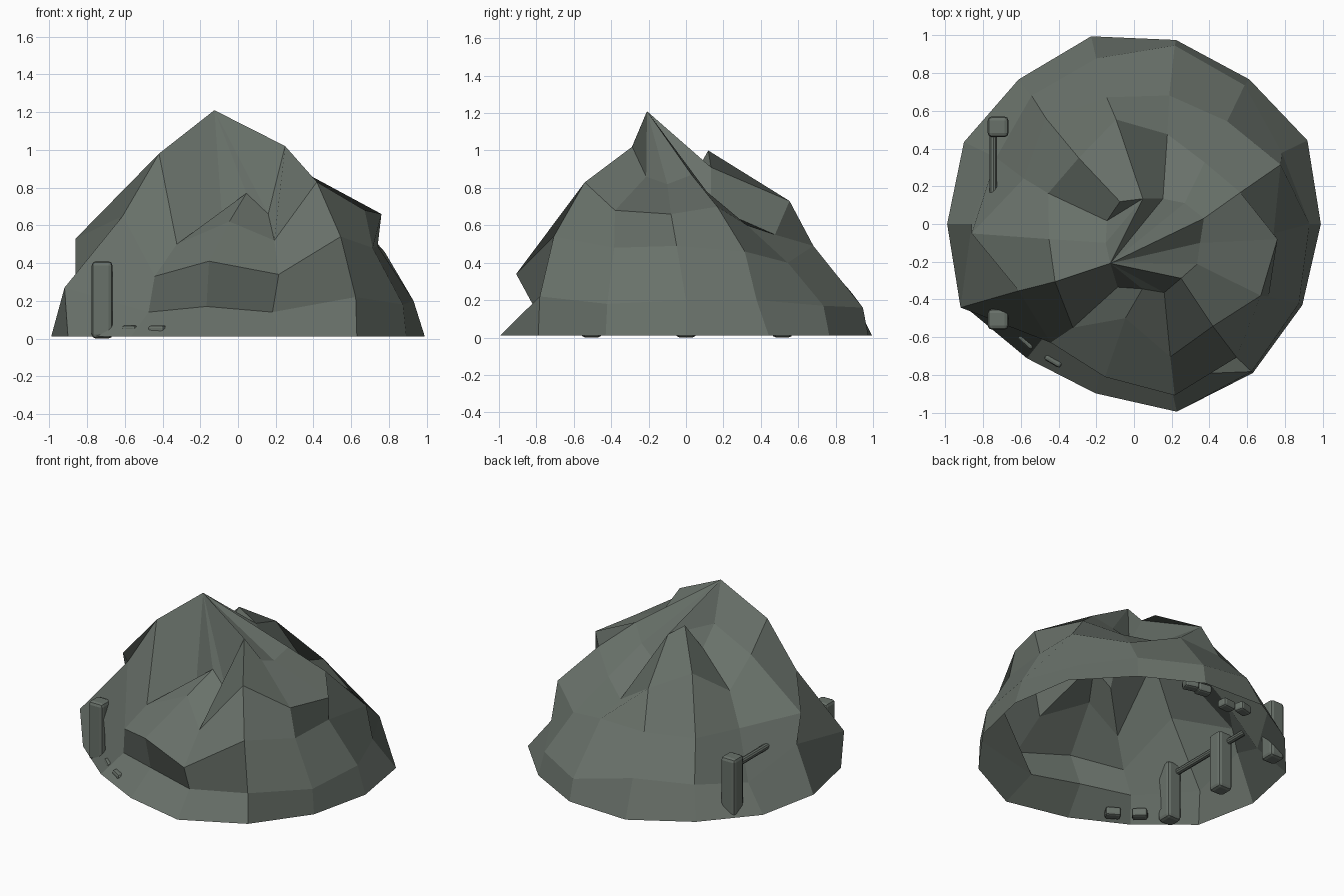
import bpy
import bmesh
import math
from mathutils import Vector

default_cube = bpy.data.objects.get("Cube")
if default_cube:
    bpy.data.objects.remove(default_cube, do_unlink=True)

# One grey-green stone colour for everything
stone = bpy.data.materials.new("grey_green_stone")
stone_colour = (0.14, 0.165, 0.143, 1.0)
stone.diffuse_color = stone_colour
stone.use_nodes = True
shader = stone.node_tree.nodes["Principled BSDF"]
shader.inputs["Base Color"].default_value = stone_colour
shader.inputs["Roughness"].default_value = 0.9

SIDES = 14


def finish(name, bm):
    """Turn a bmesh into a named object with the stone material."""
    mesh = bpy.data.meshes.new(name)
    bm.to_mesh(mesh)
    bm.free()
    mesh.materials.append(stone)
    obj = bpy.data.objects.new(name, mesh)
    bpy.context.scene.collection.objects.link(obj)
    return obj


def add_ring(bm, centre, radii, heights):
    """One irregular ring of the mound, anticlockwise from +x."""
    ring = []
    for i, (radius, height) in enumerate(zip(radii, heights)):
        angle = math.tau * i / SIDES
        x = centre[0] + radius * math.cos(angle)
        y = centre[1] + radius * math.sin(angle)
        ring.append(bm.verts.new((x, y, height)))
    return ring


# Rocky mound: an open-bottomed shell of stacked, jagged rings.
# Each ring has its centre, then radius and height for every column.
mound_rings = {
    "base": ((0, 0),
             (.99, 1.02, .98, 1, 1.02, .98, 1, .99, 1, .91, .92, 1.02, 1.01, .99),
             [.01] * SIDES),
    "foot": ((0, 0),
             (.93, .87, .94, .97, .9, .87, .81, .86, 1.02, .76, .75, .82, 1, .97),
             (.2, .2, .17, .16, .25, .22, .16, .33, .27, .14, .17, .14, .22, .18)),
    "waist": ((.02, -.05),
              (.72, .84, .76, .75, .74, .78, .67, .88, .7, .74, .78, .88, .84, .77),
              (.49, .46, .4, .49, .48, .48, .46, .53, .65, .33, .41, .34, .54, .48)),
    "shoulder": ((.05, -.08),
                 (.71, .57, .52, .57, .65, .55, .56, .5, .52, .6, .43, .64, .59, .69),
                 (.66, .7, .6, .55, .73, .81, .66, .82, .98, .5, .62, .52, .83, .68)),
    "summit": ((.1, -.1),
               (.25, .3, .27, .24, .24, .28, .27, .25, .25, .3, .25, .27, .24, .26),
               (.82, .87, .78, .7, .91, 1, .82, .95, 1.21, .67, .77, .66, 1.02, .86)),
}

bm = bmesh.new()
rings = [add_ring(bm, *data) for data in mound_rings.values()]
for lower, upper in zip(rings, rings[1:]):
    for i in range(SIDES):
        j = (i + 1) % SIDES
        bm.faces.new((lower[i], lower[j], upper[j], upper[i]))

# Summit: slopes fan out from the peak, with a hollow behind it
summit = rings[-1]
PEAK, SADDLE = 8, 4
for i in range(PEAK + 1, SIDES + SADDLE):
    bm.faces.new((summit[PEAK], summit[i % SIDES], summit[(i + 1) % SIDES]))
for i in range(SADDLE + 1, PEAK):
    bm.faces.new((summit[SADDLE], summit[i], summit[i + 1]))
finish("rock_mound", bm)


def bevelled_box(name, centre, size, turn=0.0, bevel=0.015):
    """A chamfered block turned about the vertical."""
    bm = bmesh.new()
    bmesh.ops.create_cube(bm, size=1)
    bmesh.ops.scale(bm, vec=Vector(size), verts=bm.verts)
    bmesh.ops.bevel(bm, geom=bm.edges[:], offset=bevel, segments=2,
                    profile=0.5, affect="EDGES")
    obj = finish(name, bm)
    obj.location = centre
    obj.rotation_euler.z = turn
    return obj


# Row of three stone posts along the right edge
post_x, post_height = -0.72, 0.41
for label, y in (("front", -0.505), ("middle", 0.0), ("back", 0.515)):
    bevelled_box(label + "_post", (post_x, y, post_height / 2),
                 (0.11, 0.11, post_height), bevel=0.022)

# Round rail joining the posts
bm = bmesh.new()
bmesh.ops.create_cone(bm, cap_ends=True, segments=10,
                      radius1=0.021, radius2=0.021, depth=1.0)
rail = finish("rail", bm)
rail.location = (post_x - 0.025, 0, 0.35)
rail.rotation_euler.x = math.pi / 2

# Small loose stones scattered just inside the foot of the mound
stone_spots = ((-.56, -.61), (-.42, -.71), (.25, .86),
               (.15, .86), (-.09, .81), (-.2, .84))
for number, (x, y) in enumerate(stone_spots, 1):
    bevelled_box("loose_stone_%d" % number, (x, y, 0.04),
                 (0.1, 0.07, 0.06), turn=math.atan2(y, x) + math.pi / 2)
